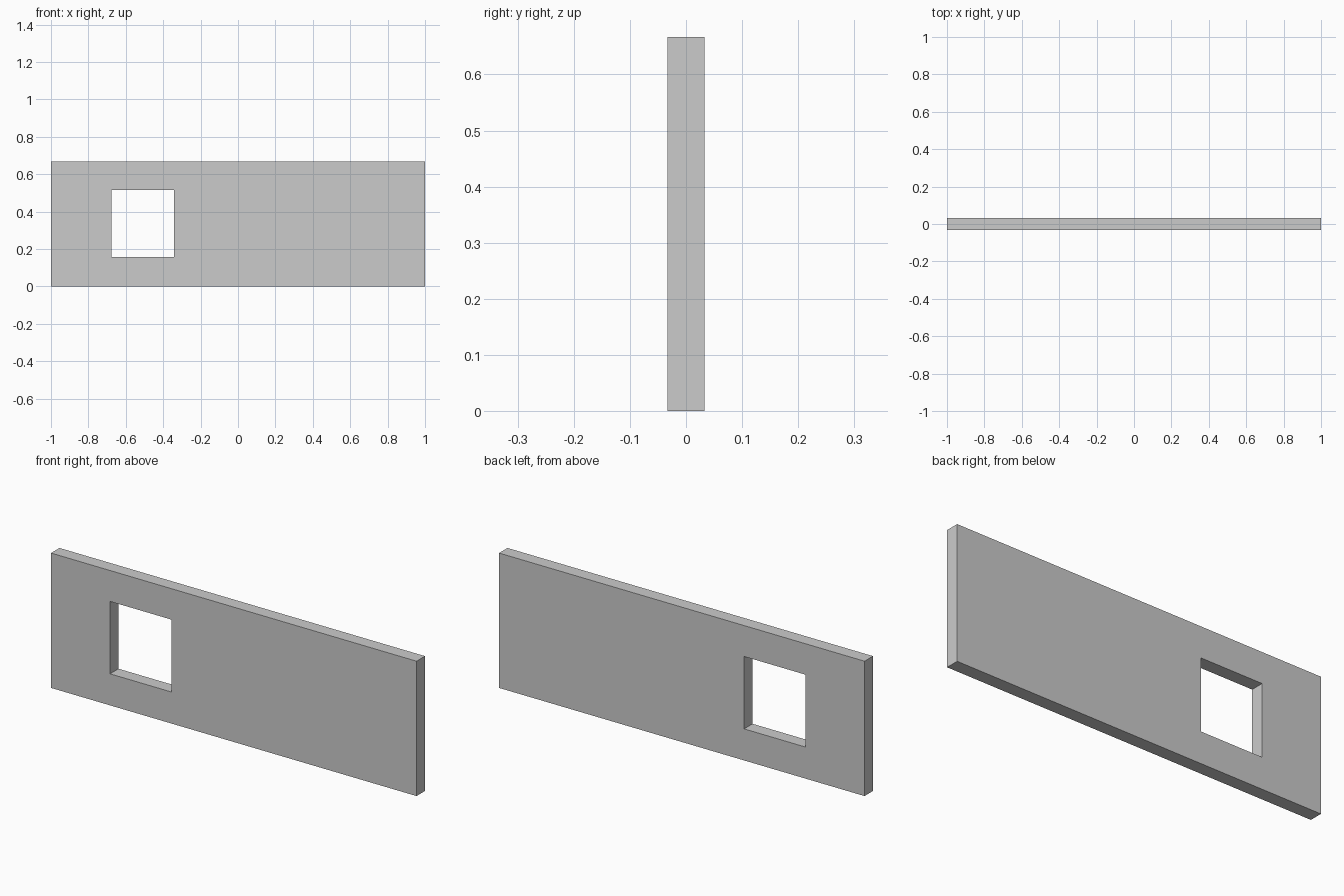
import bpy, bmesh

if "Cube" in bpy.data.objects:
    bpy.data.objects.remove(bpy.data.objects["Cube"])

LENGTH, HEIGHT, THICK = 2.0, 0.667, 0.066
WIN_X, WIN_Z = (-0.677, -0.341), (0.156, 0.514)


def rectangle(bm, x0, x1, z0, z1, y):
    return [bm.verts.new((x, y, z)) for x, z in ((x0, z0), (x1, z0), (x1, z1), (x0, z1))]


# Wall front face: a frame of four quads around the window opening
bm = bmesh.new()
outer = rectangle(bm, -LENGTH / 2, LENGTH / 2, 0, HEIGHT, -THICK / 2)
inner = rectangle(bm, *WIN_X, *WIN_Z, -THICK / 2)
for i in range(4):
    j = (i + 1) % 4
    bm.faces.new((outer[i], outer[j], inner[j], inner[i]))

# Extrude to the wall thickness, which also forms the window reveals
result = bmesh.ops.extrude_face_region(bm, geom=bm.faces[:], use_keep_orig=True)
back = [g for g in result["geom"] if isinstance(g, bmesh.types.BMVert)]
bmesh.ops.translate(bm, verts=back, vec=(0, THICK, 0))
bmesh.ops.recalc_face_normals(bm, faces=bm.faces[:])

mesh = bpy.data.meshes.new("wall_with_window")
bm.to_mesh(mesh)
bm.free()
wall = bpy.data.objects.new("wall_with_window", mesh)
bpy.context.collection.objects.link(wall)
